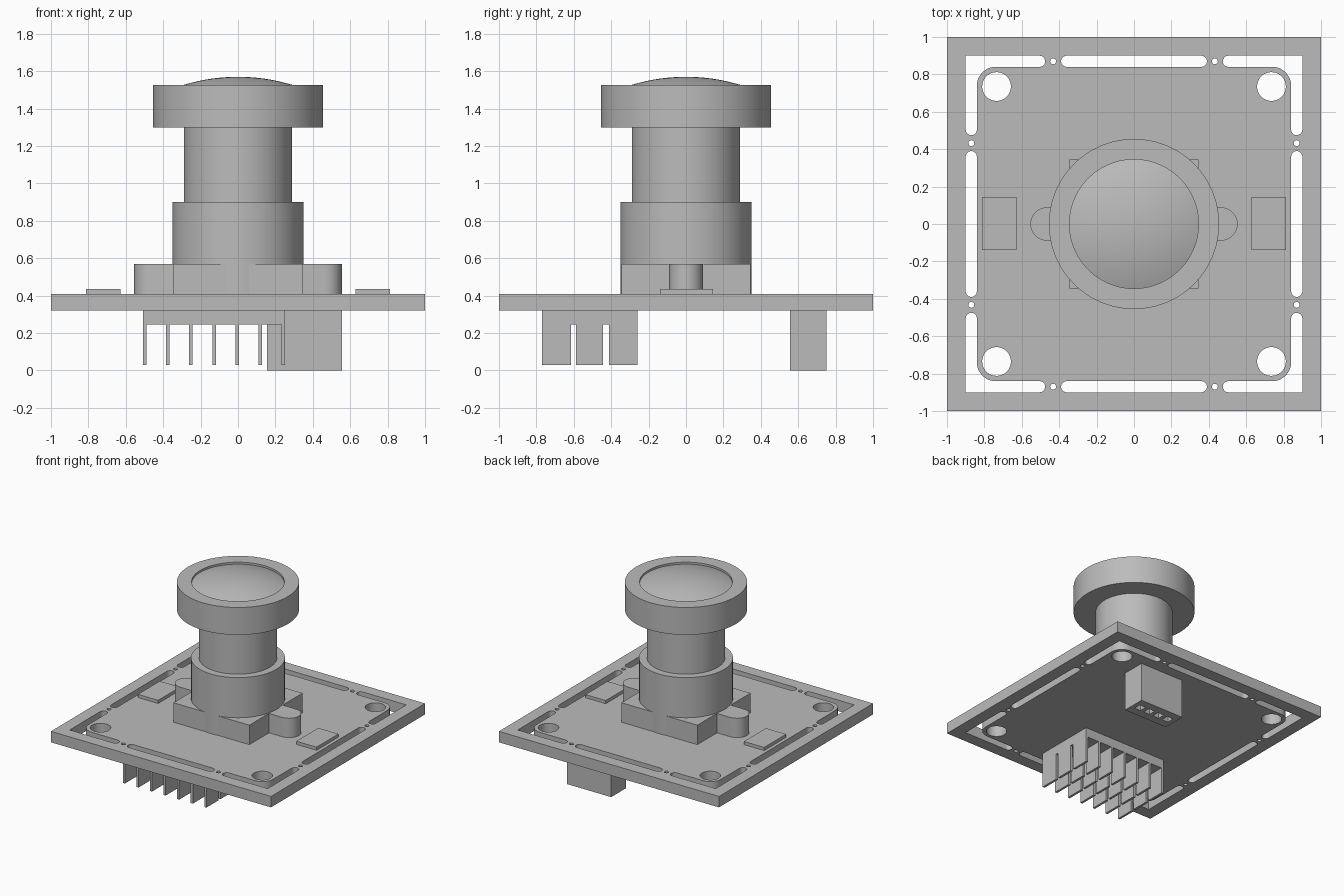
import bpy, bmesh
from math import sin, cos, pi, radians, sqrt

cube = bpy.data.objects.get("Cube")
if cube:
    bpy.data.objects.remove(cube, do_unlink=True)

grey = bpy.data.materials.new("plain grey")
grey.use_nodes = True
grey.diffuse_color = (0.5, 0.5, 0.5, 1)
grey.node_tree.nodes["Principled BSDF"].inputs["Base Color"].default_value = (0.5, 0.5, 0.5, 1)


def finish(name, bm):
    """Turn a bmesh into a named, shaded object."""
    bmesh.ops.remove_doubles(bm, verts=bm.verts, dist=0.0001)
    bmesh.ops.recalc_face_normals(bm, faces=bm.faces)
    mesh = bpy.data.meshes.new(name)
    bm.to_mesh(mesh)
    bm.free()
    mesh.materials.append(grey)
    ob = bpy.data.objects.new(name, mesh)
    bpy.context.collection.objects.link(ob)
    bpy.ops.object.select_all(action='DESELECT')
    ob.select_set(True)
    bpy.context.view_layer.objects.active = ob
    bpy.ops.object.shade_smooth_by_angle(angle=radians(30))
    return ob


def box(name, x0, x1, y0, y1, z0, z1):
    bm = bmesh.new()
    for v in bmesh.ops.create_cube(bm, size=1)["verts"]:
        v.co = (x1 if v.co.x > 0 else x0, y1 if v.co.y > 0 else y0, z1 if v.co.z > 0 else z0)
    return finish(name, bm)


def lathe(name, profile, steps=72):
    """Spin a (radius, height) profile around the vertical axis."""
    bm = bmesh.new()
    verts = [bm.verts.new((r, 0, z)) for r, z in profile]
    edges = [bm.edges.new(pair) for pair in zip(verts, verts[1:])]
    bmesh.ops.spin(bm, geom=verts + edges, cent=(0, 0, 0), axis=(0, 0, 1),
                   angle=2 * pi, steps=steps)
    return finish(name, bm)


def plate(name, loops, z0, z1):
    """Extrude an outline; any further loops are cut through as holes."""
    curve = bpy.data.curves.new(name, 'CURVE')
    curve.dimensions = '2D'
    curve.fill_mode = 'BOTH'
    curve.extrude = (z1 - z0) / 2
    for loop in loops:
        spline = curve.splines.new('POLY')
        spline.points.add(len(loop) - 1)
        for p, (x, y) in zip(spline.points, loop):
            p.co = (x, y, 0, 1)
        spline.use_cyclic_u = True
    tmp = bpy.data.objects.new(name + " outline", curve)
    bpy.context.collection.objects.link(tmp)
    bpy.context.view_layer.update()
    bm = bmesh.new()
    bm.from_mesh(tmp.to_mesh())
    tmp.to_mesh_clear()
    bpy.data.objects.remove(tmp, do_unlink=True)
    bpy.data.curves.remove(curve)
    bmesh.ops.translate(bm, verts=bm.verts, vec=(0, 0, (z0 + z1) / 2))
    return finish(name, bm)


def arc(cx, cy, r, a0, a1, n=10):
    angles = [radians(a0 + (a1 - a0) * i / n) for i in range(n + 1)]
    return [(cx + r * cos(a), cy + r * sin(a)) for a in angles]


def circle(cx, cy, r, n=32):
    return arc(cx, cy, r, 0, 360, n)[:-1]


def rect(x0, x1, y0, y1):
    return [(x0, y0), (x1, y0), (x1, y1), (x0, y1)]


def stadium(half, cy, r):
    return arc(half - r, cy, r, -90, 90) + arc(r - half, cy, r, 90, 270)


def quarter_turns(loop):
    for _ in range(4):
        yield loop
        loop = [(-y, x) for x, y in loop]


# Circuit board with break-away slots, corner slots and screw holes
BOTTOM, TOP = 0.32, 0.41
corner_slot = ([(0.9, 0.9)] + arc(0.505, 0.87, 0.03, 90, 270)
               + arc(0.74, 0.74, 0.1, 90, 0) + arc(0.87, 0.505, 0.03, 180, 360))
holes = [corner_slot, stadium(0.39, 0.87, 0.03), circle(0.735, 0.735, 0.077),
         circle(0.432, 0.87, 0.016, 16), circle(-0.432, 0.87, 0.016, 16)]
loops = [rect(-1, 1, -1, 1)]
for hole in holes:
    loops += quarter_turns(hole)
plate("circuit_board", loops, BOTTOM, TOP)

# Lens holder with a screw ear on each side
box("holder_base", -0.345, 0.345, -0.345, 0.345, TOP, 0.57)
plate("holder_ears", [stadium(0.555, 0, 0.09)], TOP, 0.569)
lathe("holder_tube", [(0, TOP), (0.35, TOP), (0.35, 0.9), (0, 0.9)])

# Lens barrel, head ring and domed glass
lathe("lens_barrel", [(0, 0.9), (0.29, 0.9), (0.29, 1.3), (0, 1.3)])
lathe("lens_head", [(0, 1.3), (0.455, 1.3), (0.455, 1.525), (0.345, 1.525),
                    (0.345, 1.48), (0, 1.48)])
R = 1.0
dome = [(0.345 * i / 12, 1.57 - R + sqrt(R * R - (0.345 * i / 12) ** 2)) for i in range(13)]
lathe("lens_glass", dome + [(0.345, 1.48)])

# Flat chips beside the holder
for side, x in (("left", 0.72), ("right", -0.72)):
    box("chip_" + side, x - 0.092, x + 0.092, -0.14, 0.145, TOP, 0.436)

# Pin header under the board: three rows of seven flat blades
box("header_base", -0.508, 0.252, -0.77, -0.26, 0.245, BOTTOM)
for row, (y0, y1) in enumerate([(-0.77, -0.615), (-0.588, -0.443), (-0.412, -0.26)]):
    for i in range(7):
        x = -0.508 + 0.1235 * i
        box(f"header_pin_{row + 1}_{i + 1}", x, x + 0.019, y0, y1, 0.03, 0.245)

# Cable socket under the board with four square openings
openings = [rect(x - 0.028, x + 0.028, 0.625, 0.685) for x in (0.22, 0.31, 0.4, 0.49)]
plate("cable_socket", [rect(0.155, 0.555, 0.556, 0.75)] + openings, 0, BOTTOM)
